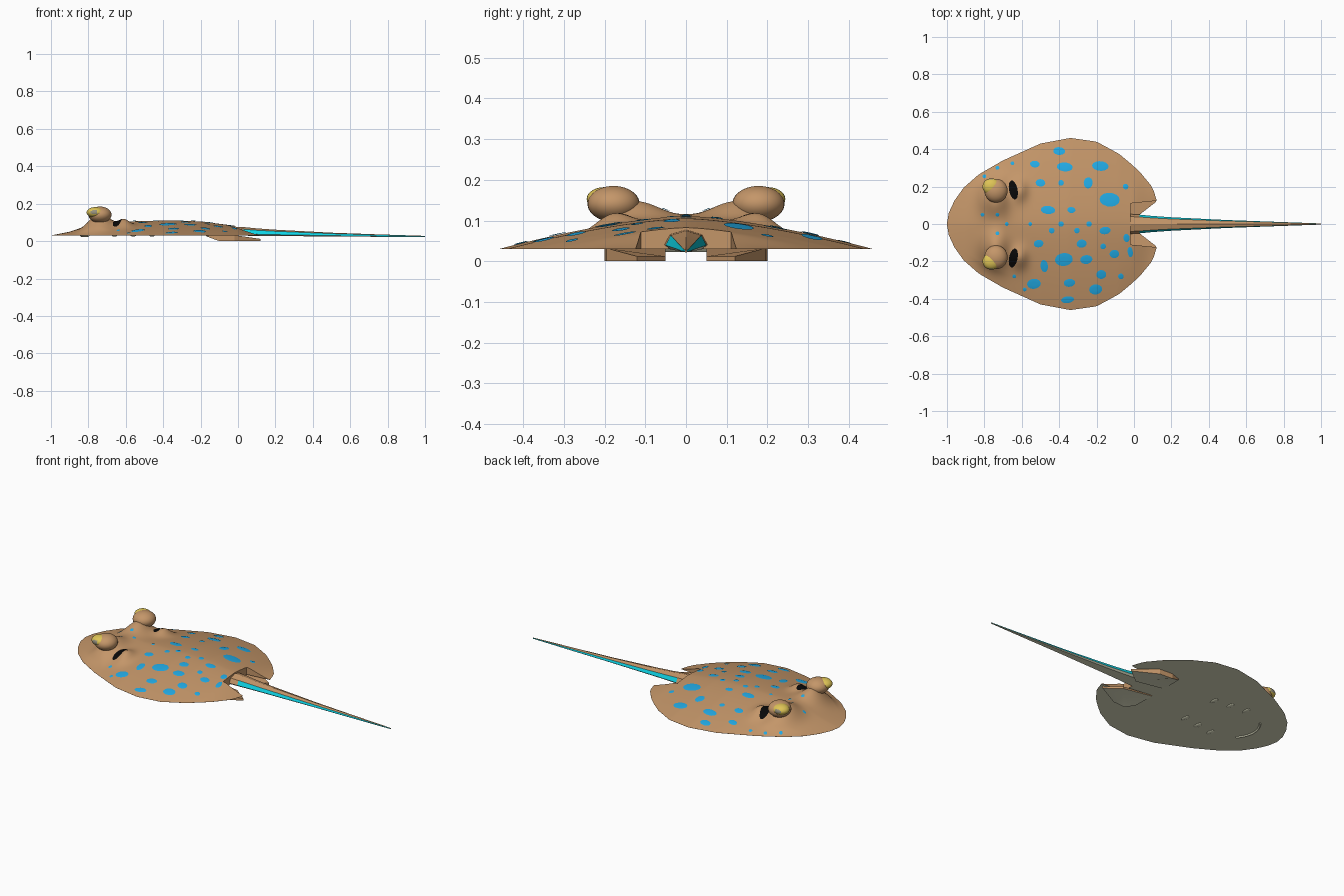
import bpy, bmesh, math
from mathutils import Vector

if "Cube" in bpy.data.objects:
    bpy.data.objects.remove(bpy.data.objects["Cube"])


def mat(name, r, g, b):
    m = bpy.data.materials.new(name)
    m.diffuse_color = (*[(c / 255 / 12.92 if c < 11 else ((c / 255 + 0.055) / 1.055) ** 2.4) for c in (r, g, b)], 1)
    m.use_nodes = True
    m.node_tree.nodes["Principled BSDF"].inputs["Base Color"].default_value = m.diffuse_color
    return m


BROWN = mat("sandy brown skin", 196, 150, 105)
BELLY = mat("pale belly", 224, 224, 196)
BLUE = mat("blue spots", 34, 170, 228)
CYAN = mat("cyan tail stripe", 15, 220, 238)
YELLOW = mat("yellow eye", 222, 196, 86)
PUPIL = mat("grey pupil", 150, 145, 125)
BLACK = mat("black hole", 8, 8, 8)


def finish(bm, name, mats, angle=40):
    bmesh.ops.recalc_face_normals(bm, faces=bm.faces)
    me = bpy.data.meshes.new(name)
    bm.to_mesh(me)
    bm.free()
    ob = bpy.data.objects.new(name, me)
    bpy.context.collection.objects.link(ob)
    for m in mats:
        me.materials.append(m)
    bpy.ops.object.select_all(action='DESELECT')
    ob.select_set(True)
    bpy.context.view_layer.objects.active = ob
    bpy.ops.object.shade_smooth_by_angle(angle=math.radians(angle))
    return ob


def lerp(table, x):
    for (x0, a), (x1, b) in zip(table, table[1:]):
        if x <= x1:
            return a + (b - a) * max(0, (x - x0) / (x1 - x0))
    return table[-1][1]


# half width of the disc and height of its back along the body
WIDTH = [(-1, 0.004), (-.99, .06), (-.96, .125), (-.91, .195), (-.83, .265), (-.7, .34), (-.5, .43), (-.34, .46),
         (-.2, .44), (-.08, .375), (-.02, .325), (.03, .28), (.10, .195), (.12, .13)]
RISE = [(-1, 0), (-.9, .02), (-.8, .05), (-.7, .07), (-.6, .075), (-.35, .081), (-.2, .075), (0, .05), (.12, .003)]


def top(x, y):
    t = min(1, abs(y) / lerp(WIDTH, x))
    fade = 1 - t ** 1.5
    z = .03 + lerp(RISE, x) * fade
    for s in (1, -1):
        # eye mound and spiracle rim
        z += .072 * math.exp(-((x + .745) / .05) ** 2 / 2 - ((y - s * .135) / .07) ** 2 / 2) * min(1, fade * 3)
        z += .036 * math.exp(-((x + .61) / .028) ** 2 / 2 - ((y - s * .18) / .04) ** 2 / 2)
    return z if t < .999 else .03


def skin(bm, rings, cap=True):
    rows = [[bm.verts.new(p) for p in r] for r in rings]
    n = len(rows[0])
    faces = []
    for a, b in zip(rows, rows[1:]):
        for i in range(n):
            faces.append((i, bm.faces.new((a[i], a[(i + 1) % n], b[(i + 1) % n], b[i]))))
    if cap:
        bm.faces.new(rows[0])
        bm.faces.new(rows[-1])
    return faces


def slab(name, xs, lo, hi, n):
    bm = bmesh.new()
    rings = []
    for x in xs:
        ys = [lo(x) + (hi(x) - lo(x)) * i / n for i in range(n + 1)]
        rings.append([(x, y, top(x, y)) for y in ys] + [(x, y, .0295) for y in reversed(ys)])
    for i, f in skin(bm, rings):
        f.material_index = 1 if n < i < 2 * n + 1 else 0
    return finish(bm, name, [BROWN, BELLY], 60)


# disc shaped body
front = [-1, -.996, -.99, -.98, -.96, -.935, -.91]
slab("body", front + [-.91 + .89 * i / 70 for i in range(1, 71)],
     lambda x: -lerp(WIDTH, x), lambda x: lerp(WIDTH, x), 64)

# rear fin lobes either side of the tail
back = [-.02 + .14 * i / 10 for i in range(11)]
inner = lambda x: .11 + .1 * (x + .02)
slab("left_rear_lobe", back, inner, lambda x: lerp(WIDTH, x), 14)
slab("right_rear_lobe", back, lambda x: -lerp(WIDTH, x), lambda x: -inner(x), 14)

# pelvic fins under the rear, pale below
for s, side in ((1, "left"), (-1, "right")):
    bm = bmesh.new()
    pts = [(-.17, .05, .027), (-.16, .18, .022), (-.1, .2, 0), (-.02, .195, 0), (.12, .12, 0), (.03, .05, 0)]
    bottom = [bm.verts.new((x, s * y, z)) for x, y, z in pts]
    upper = [bm.verts.new((x, s * y, .032 if x < 0 else .012)) for x, y, z in pts]
    bm.faces.new(upper)
    hub = bm.verts.new((-.03, s * .12, .002))
    for i in range(6):
        j = (i + 1) % 6
        bm.faces.new((bottom[i], bottom[j], hub)).material_index = 1
        bm.faces.new((bottom[i], bottom[j], upper[j], upper[i]))
    finish(bm, side + "_pelvic_fin", [BROWN, BELLY], 20)

# tapering tail with side stripes
bm = bmesh.new()
rings = []
for x, w, zt, zb in [(-.08, .056, .08, .03), (.03, .05, .075, .029), (.1, .043, .068, .028), (.2, .036, .061, .027),
                     (.5, .021, .045, .025), (.75, .012, .036, .023), (1, .003, .028, .022)]:
    d = zt - zb
    half = [(.75 * w, zt - .25 * d), (w, zb + .22 * d), (.75 * w, zb)]
    rings.append([(x, 0, zt)] + [(x, y, z) for y, z in half] + [(x, -y, z) for y, z in reversed(half)])
for i, f in skin(bm, rings):
    cx = f.calc_center_median().x
    f.material_index = 2 if i in (2, 3, 4) else 1 if i in (1, 5) and cx > 0 else 0
finish(bm, "tail", [BROWN, CYAN, BELLY], 30)


def patch(bm, x, y, rx, ry, turn=0, lift=.003):
    # thin disc draped over the back
    c = bm.verts.new((x, y, top(x, y) + lift))
    prev, n = None, 14
    for r in (.35, .7, 1):
        ring = []
        for i in range(n):
            a = 2 * math.pi * i / n
            u, v = rx * r * math.cos(a), ry * r * math.sin(a)
            px, py = x + u * math.cos(turn) - v * math.sin(turn), y + u * math.sin(turn) + v * math.cos(turn)
            ring.append(bm.verts.new((px, py, top(px, py) + (lift if r < 1 else lift * .7))))
        for i in range(n):
            j = (i + 1) % n
            bm.faces.new((prev[i], ring[i], ring[j], prev[j]) if prev else (c, ring[i], ring[j]))
        prev = ring


def finish_up(bm, name, m):
    # every draped disc must face upwards
    ob = finish(bm, name, [m], 60)
    me = bmesh.new()
    me.from_mesh(ob.data)
    me.normal_update()
    bmesh.ops.reverse_faces(me, faces=[f for f in me.faces if f.normal.z < 0])
    me.to_mesh(ob.data)
    me.free()


# blue spots
BIG = [(-.40, .39, .032, .021), (-.53, .32, .026, .018), (-.37, .305, .043, .024), (-.18, .31, .044, .026),
       (-.5, .22, .026, .02), (-.245, .22, .024, .03), (-.13, .13, .054, .037), (-.46, .075, .039, .022),
       (-.335, .075, .022, .016), (-.155, -.035, .03, .02), (-.04, -.075, .017, .022), (-.51, -.105, .026, .02),
       (-.28, -.105, .027, .022), (-.105, -.16, .026, .022), (-.02, -.15, .014, .028), (-.375, -.19, .048, .035),
       (-.255, -.19, .033, .024), (-.48, -.225, .02, .033), (-.535, -.32, .037, .027), (-.345, -.315, .031, .021),
       (-.205, -.35, .035, .027), (-.175, -.27, .027, .024), (-.355, -.405, .035, .018)]
SMALL = [(-.39, .22), (-.045, .2), (-.44, -.035), (-.305, -.035), (-.165, -.12), (-.07, -.28), (-.555, 0), (-.39, .0),
         (-.24, 0), (-.8, .255), (-.65, .325), (-.73, .3), (-.64, -.28), (-.585, -.35), (-.68, 0), (-.73, .05),
         (-.73, -.05), (-.81, .05)]
bm = bmesh.new()
for x, y, rx, ry in BIG:
    patch(bm, x, y, rx, ry, .12 if y < 0 else -.08)
for x, y in SMALL:
    r = .015 if x > -.5 else .01
    patch(bm, x, y, r, r)
finish_up(bm, "blue_spots", BLUE)

# breathing holes behind the eyes
bm = bmesh.new()
for s in (1, -1):
    patch(bm, -.645, s * .182, .023, .052, s * .2)
finish_up(bm, "spiracles", BLACK)


def ball(name, loc, rad, mats, look=None):
    bm = bmesh.new()
    bmesh.ops.create_uvsphere(bm, u_segments=32, v_segments=20, radius=1)
    for f in bm.faces:
        if look and f.calc_center_median().normalized().dot(look) > .91:
            f.material_index = 1
    for v in bm.verts:
        v.co = Vector(loc) + Vector([a * b for a, b in zip(v.co, rad)])
    return finish(bm, name, mats, 60)


for s, side in ((1, "left"), (-1, "right")):
    # raised eyes
    ball(side + "_eye_mound", (-.738, s * .178, .141), (.062, .064, .044), [BROWN])
    ball(side + "_eye", (-.762, s * .2, .153), (.048, .044, .029), [YELLOW, PUPIL],
         Vector((-.15, s * .95, .1)).normalized())
    # gill bumps on the belly
    for i in range(3):
        ball(f"{side}_gill_{i + 1}", (-.66 + i * .1, s * (.15 - .015 * i), .03), (.014, .028, .006), [BELLY])

# mouth ridge
bm = bmesh.new()
rings = []
for i in range(13):
    y = -.1 + .2 * i / 12
    x = -.8 - .04 * (1 - (y / .1) ** 2)
    rings.append([(x - .007, y, .03), (x, y, .023), (x + .007, y, .03)])
skin(bm, rings)
finish(bm, "mouth", [BELLY], 30)
